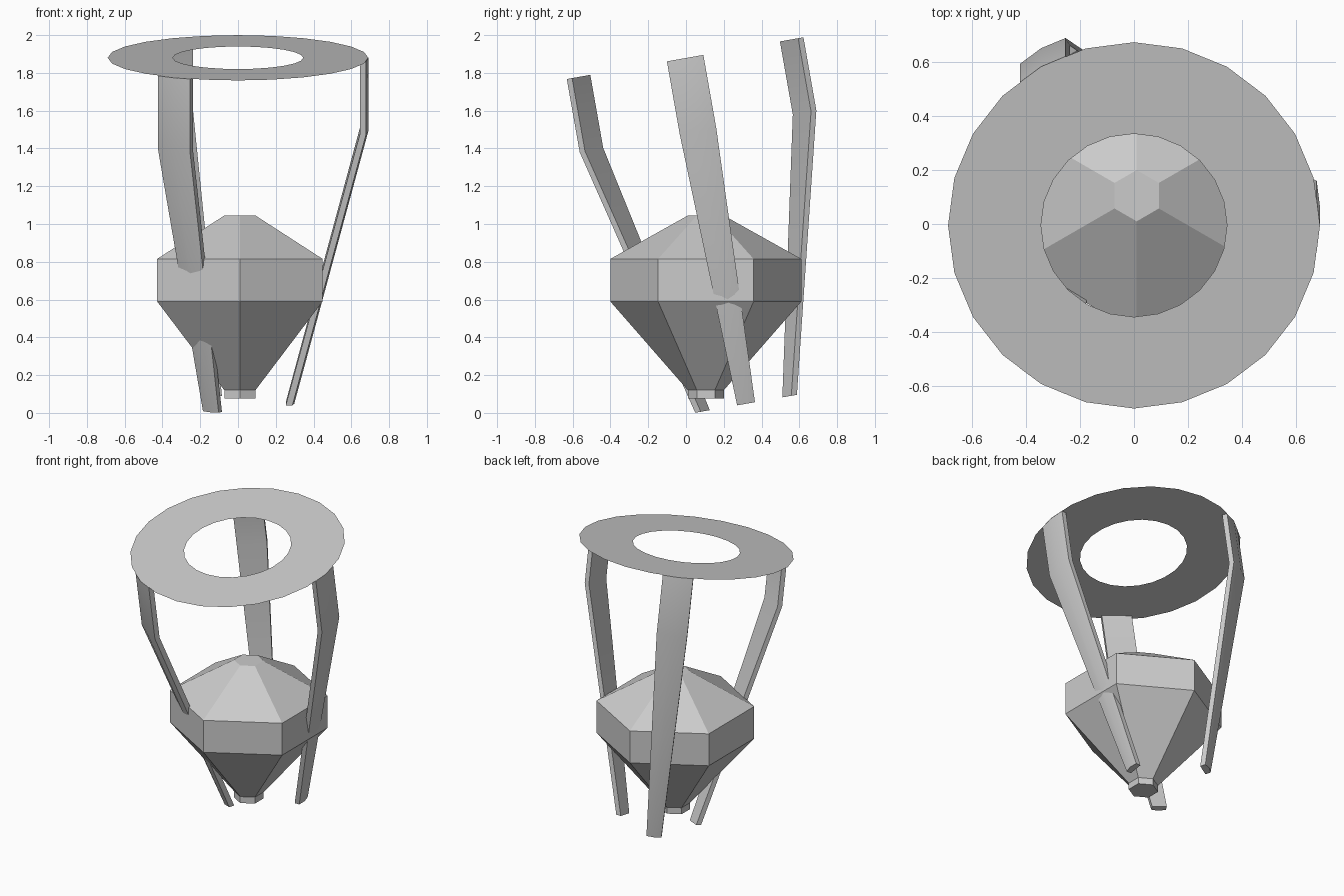
import bpy
import bmesh
from math import radians, cos, sin, pi
from mathutils import Matrix

cube = bpy.data.objects.get("Cube")
if cube:
    bpy.data.objects.remove(cube, do_unlink=True)

# Single grey material
grey = bpy.data.materials.new("plain_grey")
grey.use_nodes = True
colour = (0.6, 0.6, 0.6, 1)
grey.diffuse_color = colour
grey.node_tree.nodes["Principled BSDF"].inputs["Base Color"].default_value = colour


def loft(name, rings, matrix, closed=True):
    """Skin a stack of equal-length cross-sections, optionally capping the ends."""
    bm = bmesh.new()
    loops = [[bm.verts.new(p) for p in ring] for ring in rings]
    for a, b in zip(loops, loops[1:]):
        n = len(a)
        for i in range(n):
            j = (i + 1) % n
            bm.faces.new((a[i], a[j], b[j], b[i]))
    if closed:
        bm.faces.new(loops[0][::-1])
        bm.faces.new(loops[-1])
        bmesh.ops.recalc_face_normals(bm, faces=bm.faces)
    mesh = bpy.data.meshes.new(name)
    bm.to_mesh(mesh)
    bm.free()
    mesh.materials.append(grey)
    obj = bpy.data.objects.new(name, mesh)
    obj.matrix_world = matrix
    bpy.context.collection.objects.link(obj)
    return obj


def circle(radius, z, sides, start=0):
    angles = [start + 2 * pi * i / sides for i in range(sides)]
    return [(radius * cos(a), radius * sin(a), z) for a in angles]


# Upright six-sided pod with a small nozzle
pod_profile = [(0.095, 0.075), (0.095, 0.12), (0.506, 0.59),
               (0.506, 0.815), (0.095, 1.045)]
loft("pod", [circle(r, z, 6, pi / 2) for r, z in pod_profile],
     Matrix.Translation((0.01, 0.105, 0)))

# Frame shared by the ring and struts, leaning forward
frame = Matrix.Translation((0, -0.005, 1.88)) @ Matrix.Rotation(radians(10), 4, 'X')

# Flat paper-thin ring
loft("top_ring", [circle(0.69, 0, 24), circle(0.345, 0, 24)], frame, closed=False)


# Bent, tapering struts with a bowed outer face
def strut_section(outer, half_width, bow, z, thickness=0.045):
    inner = outer - thickness
    return [(inner, -half_width, z), (outer - bow, -half_width, z), (outer, 0, z),
            (outer - bow, half_width, z), (inner, half_width, z)]


strut_rings = [strut_section(0.298, 0.048, 0.01, -1.86),
               strut_section(0.69, 0.098, 0.012, -0.395),
               strut_section(0.69, 0.098, 0.012, -0.002)]
for i, name in enumerate(("left_strut", "back_right_strut", "front_right_strut")):
    strut = loft(name, strut_rings, frame @ Matrix.Rotation(i * 2 * pi / 3, 4, 'Z'))
    bpy.ops.object.select_all(action='DESELECT')
    strut.select_set(True)
    bpy.context.view_layer.objects.active = strut
    bpy.ops.object.shade_smooth_by_angle(angle=radians(30))
